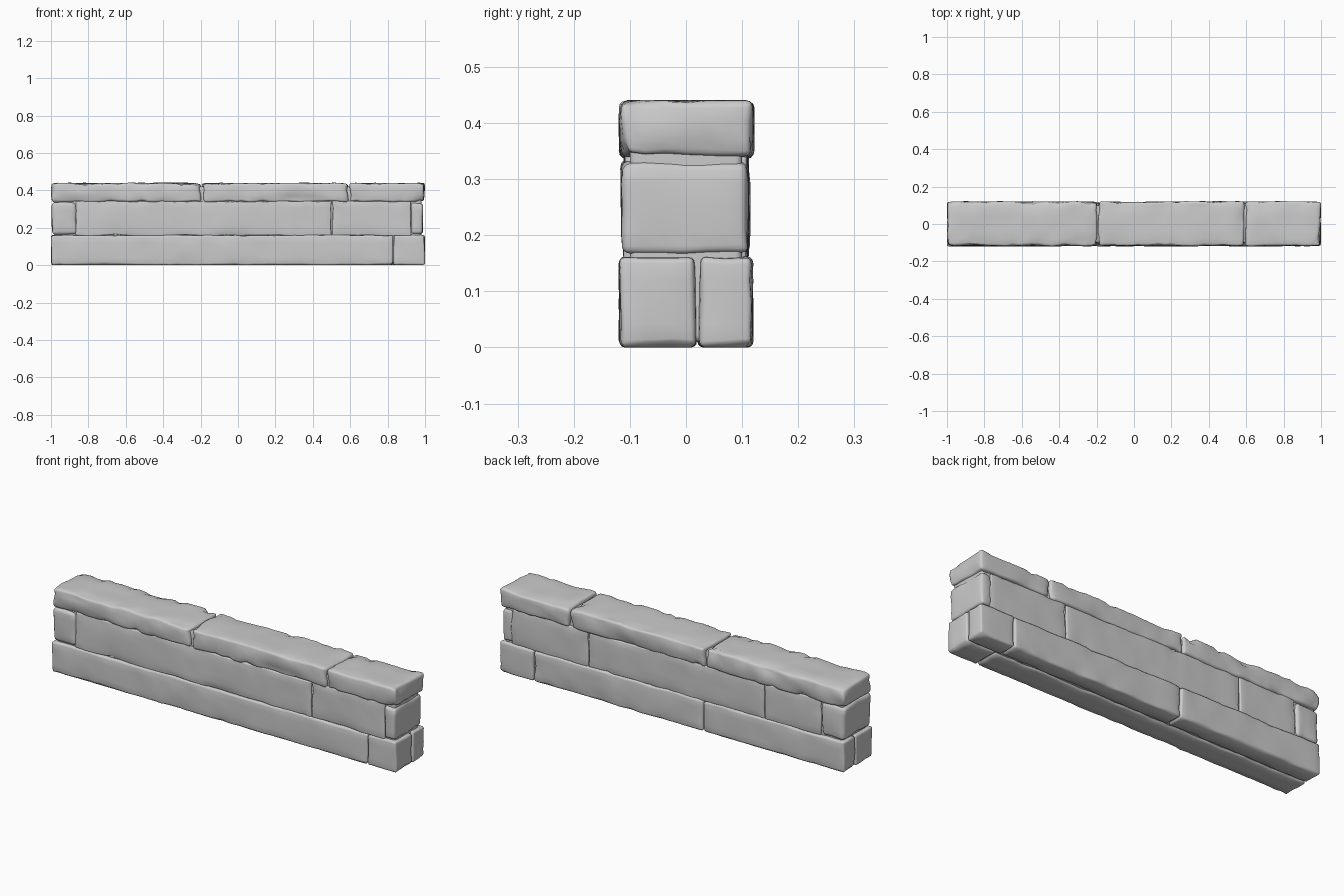
import bpy, bmesh
from mathutils import Vector, noise

if "Cube" in bpy.data.objects:
    bpy.data.objects.remove(bpy.data.objects["Cube"])

stone_mat = bpy.data.materials.new("grey_stone")
stone_mat.use_nodes = True
GREY = (0.6, 0.6, 0.6, 1)
stone_mat.diffuse_color = GREY
stone_mat.node_tree.nodes["Principled BSDF"].inputs["Base Color"].default_value = GREY


def slice_mesh(bm, axis, lo, hi, step):
    """Cut evenly spaced loops so the surface can be worn."""
    count = max(2, round((hi - lo) / step))
    for i in range(1, count):
        point, normal = Vector(), Vector()
        point[axis] = lo + (hi - lo) * i / count
        normal[axis] = 1
        bmesh.ops.bisect_plane(bm, geom=bm.verts[:] + bm.edges[:] + bm.faces[:],
                               plane_co=point, plane_no=normal)


def stone(name, x, y, z, round_edge=0.012, wear=0.006):
    """Rounded block spanning the given ranges, with worn edges and faces."""
    lo, hi = Vector((x[0], y[0], z[0])), Vector((x[1], y[1], z[1]))
    mid, half = (lo + hi) / 2, (hi - lo) / 2
    bm = bmesh.new()
    bmesh.ops.create_cube(bm, size=2)
    for v in bm.verts:
        v.co = mid + Vector(a * b for a, b in zip(v.co, half))
    bmesh.ops.bevel(bm, geom=bm.edges[:], offset=round_edge, segments=3,
                    profile=0.5, affect='EDGES')
    for axis, step in enumerate((0.035, 0.04, 0.04)):
        slice_mesh(bm, axis, lo[axis], hi[axis], step)
    for v in bm.verts:
        p = v.co.copy()
        broad = noise.noise_vector(p * 5 + mid * 3)
        fine = noise.noise(p * 17 + mid)
        # Corners, where two faces meet, wear more than open faces
        near = sum(half[i] - abs(p[i] - mid[i]) < round_edge * 1.1 for i in range(3))
        amount = wear * (1.5 if near > 1 else 0.6)
        for i in range(3):
            side = max(-1, min(1, (p[i] - mid[i]) / half[i]))
            v.co[i] -= side * amount * (abs(broad[i]) + max(0, fine))
        if p.z < 0.001:
            v.co.z = 0
    mesh = bpy.data.meshes.new(name)
    bm.to_mesh(mesh)
    bm.free()
    mesh.materials.append(stone_mat)
    obj = bpy.data.objects.new(name, mesh)
    bpy.context.collection.objects.link(obj)
    for poly in mesh.polygons:
        poly.use_smooth = True
    return obj


def course(name, joints, y, z, **style):
    """Row of stones between consecutive joints."""
    for i, pair in enumerate(zip(joints, joints[1:])):
        stone(f"{name}_{i + 1}", pair, y, z, **style)


# Solid filling behind the joints
stone("wall_core", (-0.98, 0.98), (-0.1, 0.1), (0.01, 0.42), wear=0)

# Base course, split along its length
BASE = (0, 0.162)
course("base_front", (-1, 0.83, 1), (-0.12, 0.02), BASE, round_edge=0.01)
course("base_back", (-1, -0.18, 0.8, 1), (0.02, 0.12), BASE, round_edge=0.01)

# Middle course, slightly set back
MIDDLE = (0.155, 0.345)
course("middle_front", (-0.87, 0.5, 0.93), (-0.112, 0.005), MIDDLE, round_edge=0.006)
course("middle_back", (-0.86, -0.53, 0.49, 0.94), (-0.005, 0.112), MIDDLE, round_edge=0.006)
stone("middle_end_right", (-0.996, -0.86), (-0.118, 0.116), (0.163, 0.338), 0.018)
stone("middle_end_left", (0.925, 0.99), (-0.116, 0.113), (0.165, 0.335), 0.014)

# Overhanging cap stones
course("cap", (-1, -0.195, 0.592, 1), (-0.12, 0.122), (0.335, 0.441),
       round_edge=0.013, wear=0.011)
